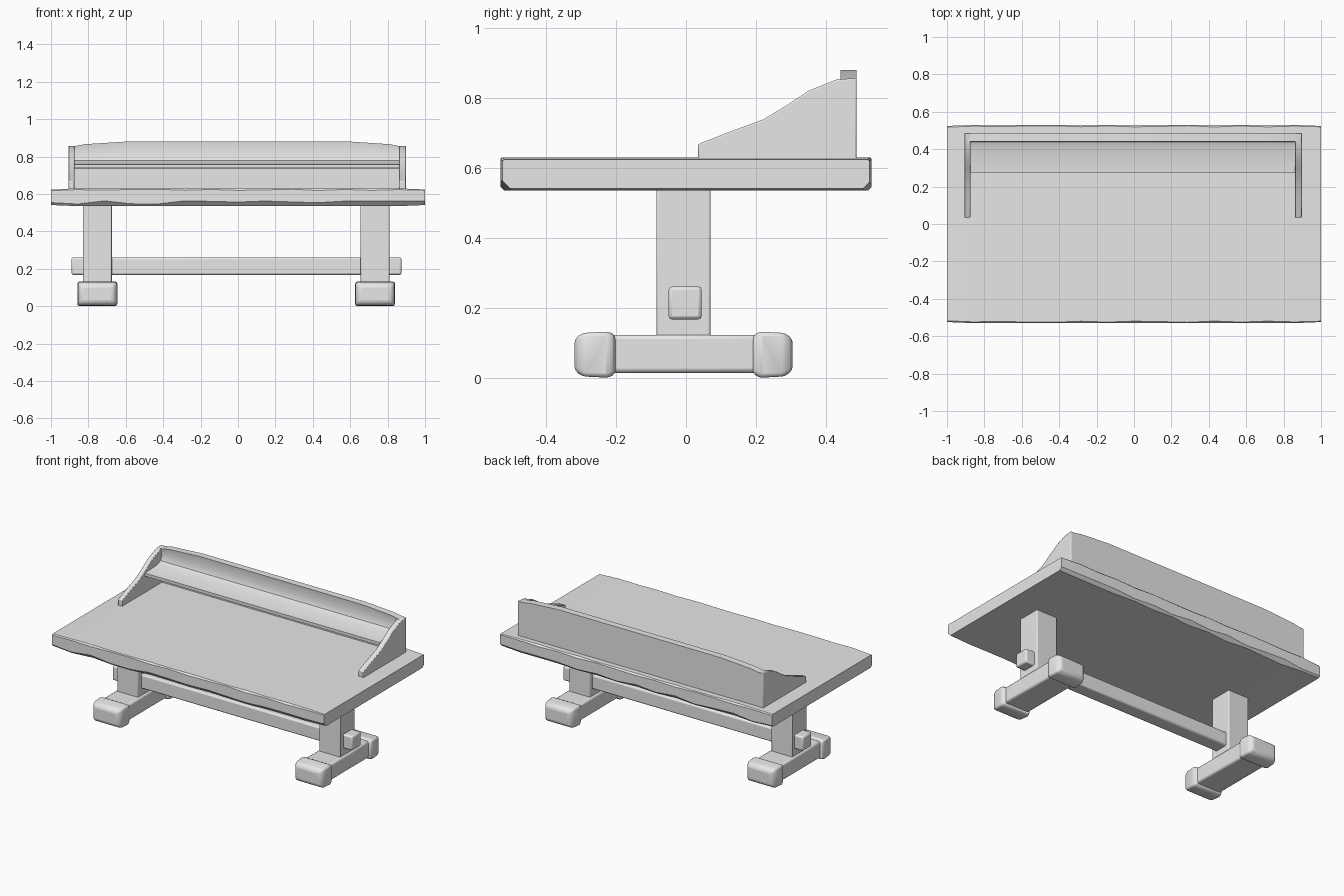
import bpy, bmesh, random
from mathutils import Vector

random.seed(4)
cube = bpy.data.objects.get("Cube")
if cube:
    bpy.data.objects.remove(cube, do_unlink=True)

grey = bpy.data.materials.new("plain grey")
grey.use_nodes = True
colour = (0.8, 0.8, 0.8, 1)
grey.diffuse_color = colour
grey.node_tree.nodes["Principled BSDF"].inputs["Base Color"].default_value = colour


def loft(name, rings, bevel=0.0):
    """Skin a row of matching closed rings and cap both ends."""
    bm = bmesh.new()
    rows = [[bm.verts.new(p) for p in ring] for ring in rings]
    count = len(rows[0])
    for a, b in zip(rows, rows[1:]):
        for i in range(count):
            j = (i + 1) % count
            bm.faces.new((a[i], a[j], b[j], b[i]))
    bm.faces.new(rows[0])
    bm.faces.new(rows[-1])
    bmesh.ops.recalc_face_normals(bm, faces=bm.faces)
    mesh = bpy.data.meshes.new(name)
    bm.to_mesh(mesh)
    bm.free()
    mesh.materials.append(grey)
    obj = bpy.data.objects.new(name, mesh)
    bpy.context.collection.objects.link(obj)
    if bevel:
        mod = obj.modifiers.new("soft edges", 'BEVEL')
        mod.width = bevel
        mod.segments = 2
        mod.limit_method = 'ANGLE'
    bpy.ops.object.select_all(action='DESELECT')
    obj.select_set(True)
    bpy.context.view_layer.objects.active = obj
    bpy.ops.object.shade_smooth_by_angle(angle=0.7)
    return obj


def rect(y, x0, x1, z0, z1):
    return [Vector(p) for p in ((x0, y, z0), (x1, y, z0), (x1, y, z1), (x0, y, z1))]


def box(name, x0, x1, y0, y1, z0, z1, bevel=0.0):
    return loft(name, [rect(y0, x0, x1, z0, z1), rect(y1, x0, x1, z0, z1)], bevel)


# Table top: thick slab whose long edges are unevenly worn
sections = []
steps = 14
for i in range(steps + 1):
    x = -1 + 2 * i / steps
    f, b = random.uniform(0.008, 0.03), random.uniform(0.008, 0.03)
    t = random.uniform(0.003, 0.012)
    end = 0.006 if i in (0, steps) else 0
    lo, hi, depth = 0.535 + end, 0.63 - end, 0.53 - end
    sections.append([(x, -depth + f, lo), (x, depth - b, lo), (x, depth, lo + b),
                     (x, depth, hi - t), (x, depth - t, hi), (x, -depth + t, hi),
                     (x, -depth, hi - t), (x, -depth, lo + f)])
loft("table_top", sections)

# Back board with its shelf: one profile, its top edge arched along x
sections = []
for x, top in ((-0.895, 0.852), (-0.82, 0.866), (-0.6, 0.88), (0.6, 0.88),
               (0.81, 0.866), (0.885, 0.852)):
    profile = ((0.487, 0.62), (0.487, top), (0.442, top), (0.45, 0.81),
               (0.438, 0.778), (0.40, 0.764), (0.272, 0.758), (0.272, 0.738),
               (0.45, 0.735), (0.45, 0.62))
    sections.append([(x, y, z) for y, z in profile])
loft("back_board_and_shelf", sections)

# Swept side panels of the raised back
outline = ((0.035, 0.62), (0.035, 0.668), (0.13, 0.705), (0.22, 0.738), (0.29, 0.78),
           (0.35, 0.82), (0.43, 0.852), (0.487, 0.857), (0.487, 0.62))
for side, x0, x1 in (("right", -0.907, -0.875), ("left", 0.86, 0.897)):
    loft(side + "_side_panel", [[(x, y, z) for y, z in outline] for x in (x0, x1)], 0.004)

# Pedestal legs and feet with swollen ends
for side, cx in (("right", -0.752), ("left", 0.733)):
    box(side + "_leg", cx - 0.077, cx + 0.077, -0.085, 0.07, 0.08, 0.55, 0.006)
    box(side + "_foot_bar", cx - 0.09, cx + 0.09, -0.22, 0.21, 0.014, 0.123, 0.012)
    for end, y0, y1, inner in (("front", -0.319, -0.2, 1), ("back", 0.19, 0.305, -1)):
        rings = []
        for k, inset in ((0, 0.022), (0.18, 0.004), (0.85, 0), (1, 0.014)):
            t = k if inner == 1 else 1 - k
            rings.append(rect(y0 + (y1 - y0) * t, cx - 0.107 + inset, cx + 0.107 - inset,
                              inset, 0.132 - inset))
        loft(side + "_" + end + "_foot_end", rings, 0.012)

# Stretcher that passes through both legs
box("stretcher", -0.89, 0.874, -0.05, 0.045, 0.167, 0.261, 0.01)
